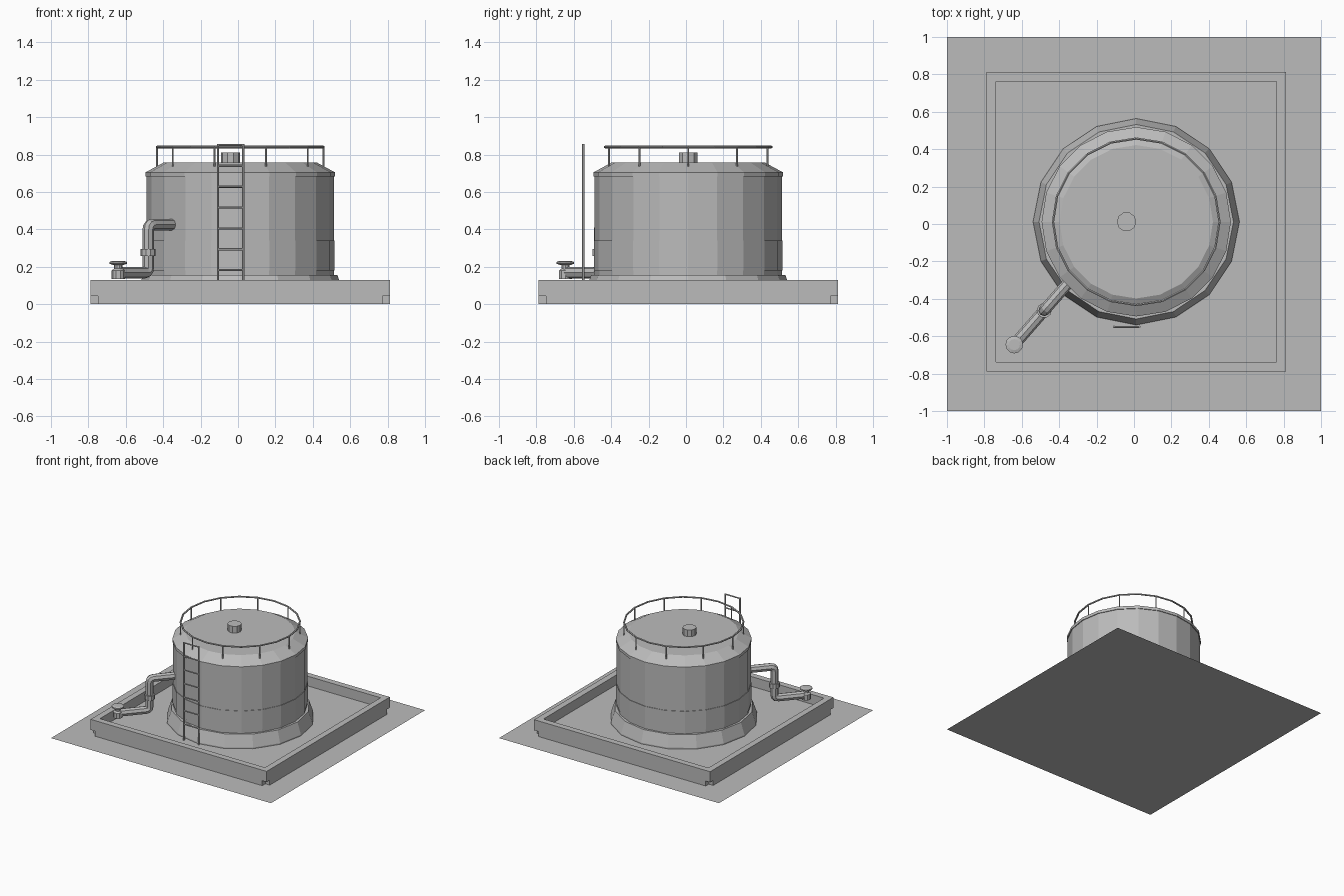
import bpy, bmesh, math
from mathutils import Vector

if "Cube" in bpy.data.objects:
    bpy.data.objects.remove(bpy.data.objects["Cube"], do_unlink=True)

GREY = (0.5, 0.5, 0.5, 1)
mat = bpy.data.materials.new("plain_grey")
mat.use_nodes = True
mat.diffuse_color = GREY
mat.node_tree.nodes["Principled BSDF"].inputs["Base Color"].default_value = GREY

C = Vector((0.012, 0.012, 0))  # shared centre of tank and basin


def finish(name, bm):
    bmesh.ops.recalc_face_normals(bm, faces=bm.faces)
    mesh = bpy.data.meshes.new(name)
    bm.to_mesh(mesh)
    bm.free()
    mesh.materials.append(mat)
    ob = bpy.data.objects.new(name, mesh)
    bpy.context.collection.objects.link(ob)
    return ob


def add_box(bm, x0, x1, y0, y1, z0, z1):
    vs = bmesh.ops.create_cube(bm, size=1)["verts"]
    for v in vs:
        v.co = Vector((x1 if v.co.x > 0 else x0,
                       y1 if v.co.y > 0 else y0,
                       z1 if v.co.z > 0 else z0)) + C


def add_rod(bm, a, b, r, sides=6):
    a, b = Vector(a), Vector(b)
    vs = bmesh.ops.create_cone(bm, cap_ends=True, segments=sides,
                               radius1=r, radius2=r, depth=(b - a).length)["verts"]
    rot = (b - a).to_track_quat('Z', 'Y')
    for v in vs:
        v.co = rot @ v.co + (a + b) / 2


def lathe(name, profile, sides, centre):
    """Closed faceted solid from (radius, height) pairs, bottom to top."""
    bm = bmesh.new()
    rings = []
    for r, z in profile:
        rings.append([bm.verts.new((centre[0] + r * math.cos(t), centre[1] + r * math.sin(t), z))
                      for t in (math.tau * i / sides for i in range(sides))])
    for lo, hi in zip(rings, rings[1:]):
        for i in range(sides):
            j = (i + 1) % sides
            bm.faces.new((lo[i], lo[j], hi[j], hi[i]))
    bm.faces.new(rings[0])
    bm.faces.new(rings[-1])
    return finish(name, bm)


def pipe(name, points, r, bend):
    """Pipe along points with rounded elbows."""
    pts = [Vector(p) for p in points]
    path = [pts[0]]
    for p, q, s in zip(pts, pts[1:], pts[2:]):
        a = q + (p - q).normalized() * bend
        b = q + (s - q).normalized() * bend
        for k in range(4):
            t = k / 3
            path.append(a * (1 - t) ** 2 + q * 2 * t * (1 - t) + b * t * t)
    path.append(pts[-1])
    cu = bpy.data.curves.new(name, 'CURVE')
    cu.dimensions = '3D'
    cu.bevel_depth = r
    cu.bevel_resolution = 2
    cu.use_fill_caps = True
    sp = cu.splines.new('POLY')
    sp.use_smooth = False
    sp.points.add(len(path) - 1)
    for pt, co in zip(sp.points, path):
        pt.co = (*co, 1)
    cu.materials.append(mat)
    ob = bpy.data.objects.new(name, cu)
    bpy.context.collection.objects.link(ob)


# Ground sheet
bm = bmesh.new()
bmesh.ops.create_grid(bm, x_segments=1, y_segments=1, size=1)
finish("ground_sheet", bm)

# Basin floor and wall, with notched lower corners
FLOOR, TOP, OUT, INN = 0.05, 0.13, 0.8, 0.75
bm = bmesh.new()
add_box(bm, -INN, INN, -INN, INN, 0.002, FLOOR)
finish("basin_floor", bm)

bm = bmesh.new()
for s in (-1, 1):
    lo, hi = sorted((s * INN, s * OUT))
    add_box(bm, -OUT, OUT, lo, hi, 0.043, TOP)
    add_box(bm, lo, hi, -INN, INN, 0.043, TOP)
    add_box(bm, -0.76, 0.76, lo, hi, 0.002, 0.043)
    add_box(bm, lo, hi, -0.76, 0.76, 0.002, 0.043)
finish("basin_wall", bm)

# Tank foundation, shell and roof
lathe("foundation_ring", [(0.552, 0.002), (0.552, 0.06), (0.52, 0.155)], 16, C)
lathe("tank_shell", [(0.5, 0.1), (0.5, 0.18), (0.504, 0.18), (0.504, 0.34), (0.5, 0.34),
                     (0.5, 0.682), (0.506, 0.682), (0.506, 0.705), (0.41, 0.757)], 20, C)
lathe("roof_vent", [(0.052, 0.74), (0.052, 0.812)], 10, (-0.04, 0.012))

# Roof railing
bm = bmesh.new()
R, RAIL = 0.445, 0.84


def on_rail(deg, z):
    t = math.radians(deg)
    return C + Vector((R * math.cos(t), R * math.sin(t), z))


for i in range(20):
    add_rod(bm, on_rail(i * 18, RAIL), on_rail(i * 18 + 18, RAIL), 0.007)
for i in range(10):
    add_rod(bm, on_rail(i * 36, 0.735), on_rail(i * 36, RAIL), 0.005)
finish("roof_railing", bm)

# Ladder
bm = bmesh.new()
LY = -0.55
for x in (-0.107, 0.028):
    add_rod(bm, (x, LY, FLOOR), (x, LY, 0.855), 0.007)
for i in range(7):
    z = 0.182 + i * 0.1115
    add_rod(bm, (-0.107, LY, z), (0.028, LY, z), 0.006)
finish("ladder", bm)

# Outlet pipe with coupling
KX, KY = -0.48, -0.462
EX, EY = -0.64, -0.645
pipe("outlet_pipe", [(-0.32, -0.28, 0.425), (KX, KY, 0.425), (KX, KY, 0.168), (EX, EY, 0.168)],
     0.031, 0.03)
lathe("pipe_coupling", [(0.04, 0.258), (0.04, 0.295)], 10, (KX, KY))

# Valve with handwheel
lathe("valve_body", [(0.036, 0.135), (0.036, 0.18), (0.022, 0.19), (0.022, 0.212)], 10, (EX, EY))
lathe("valve_wheel", [(0.03, 0.21), (0.047, 0.216), (0.047, 0.226), (0.03, 0.231)], 12, (EX, EY))
